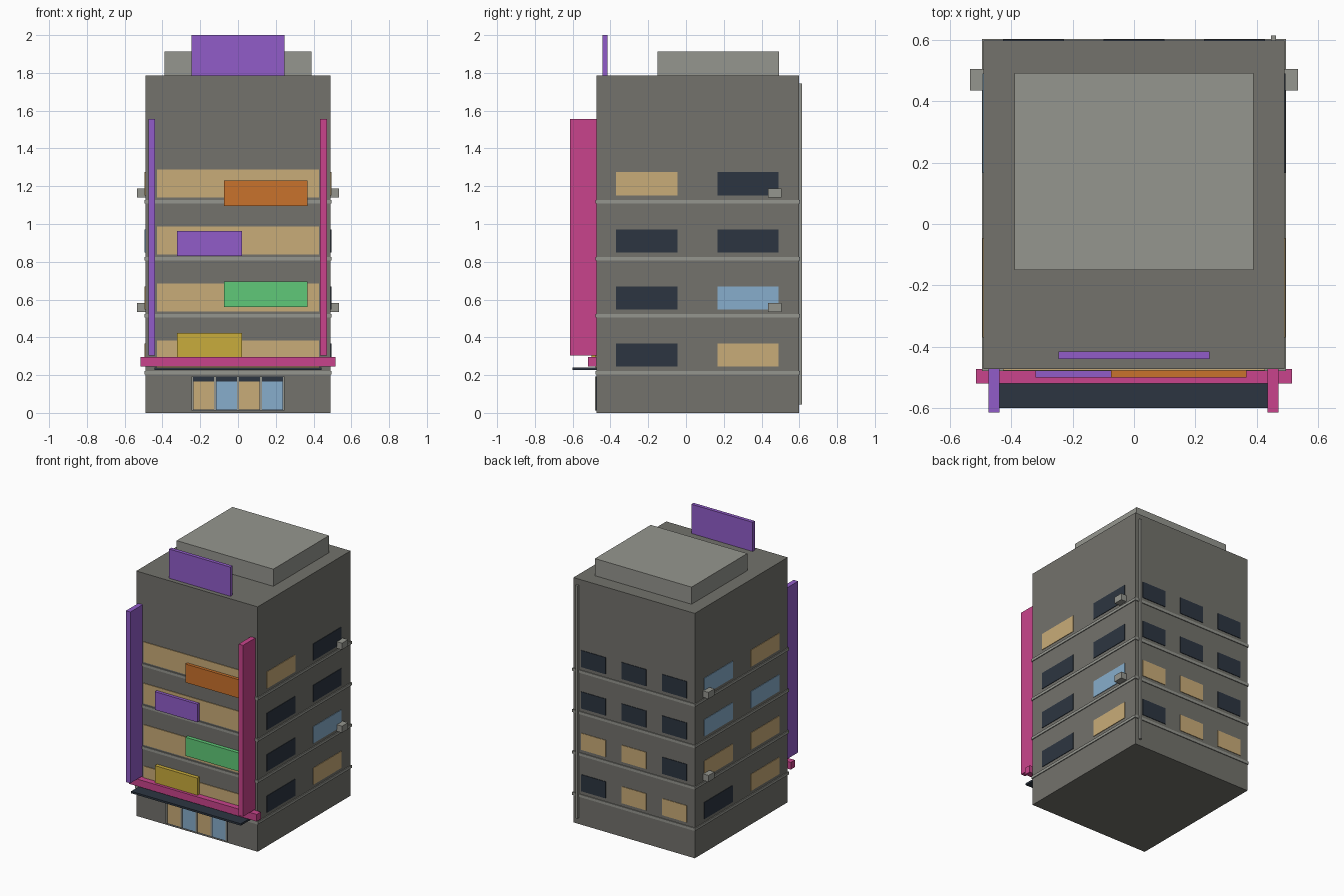
import bpy

default = bpy.data.objects.get("Cube")
if default:
    bpy.data.objects.remove(default, do_unlink=True)


def linear(c):
    c /= 255
    return c / 12.92 if c <= 0.04045 else ((c + 0.055) / 1.055) ** 2.4


def material(name, r, g, b):
    mat = bpy.data.materials.new(name)
    mat.use_nodes = True
    color = (linear(r), linear(g), linear(b), 1)
    mat.diffuse_color = color
    bsdf = mat.node_tree.nodes["Principled BSDF"]
    bsdf.inputs["Base Color"].default_value = color
    bsdf.inputs["Roughness"].default_value = 0.8
    return mat


wall = material("wall grey", 115, 114, 108)
trim = material("trim grey", 149, 150, 143)
lit = material("warm window", 201, 172, 120)
blue = material("blue window", 135, 174, 204)
dark = material("dark glass", 44, 53, 65)
pink = material("pink", 201, 68, 140)
purple = material("purple", 145, 92, 201)
orange = material("orange", 201, 114, 44)
green = material("green", 96, 201, 120)
yellow = material("yellow", 201, 172, 60)


def box(name, x, y, z, mat):
    """Box spanning the given (low, high) ranges."""
    spans = (x, y, z)
    bpy.ops.mesh.primitive_cube_add(size=1, location=[(a + b) / 2 for a, b in spans])
    obj = bpy.context.object
    obj.name = name
    obj.scale = [b - a for a, b in spans]
    bpy.ops.object.transform_apply(location=False, rotation=False, scale=True)
    obj.data.materials.append(mat)
    return obj


SIDE, FRONT, BACK = 0.49, -0.473, 0.598
FLOOR = 0.302
PLATE = 0.005

# Main block and rooftop
box("building_body", (-SIDE, SIDE), (FRONT, BACK), (0, 1.787), wall)
box("roof_house", (-0.39, 0.39), (-0.15, 0.493), (1.787, 1.912), trim)
box("roof_sign", (-0.247, 0.247), (-0.441, -0.415), (1.787, 2.0), purple)

# Window colours per floor, bottom to top
right_glass = [(dark, lit), (dark, blue), (dark, dark), (lit, dark)]
left_glass = [(lit, dark), (lit, lit), (blue, blue), (lit, blue)]
back_glass = [(lit, lit, dark), (dark, lit, lit), (dark,) * 3, (dark,) * 3]

for i in range(4):
    base = i * FLOOR
    # Floor ledge
    box(f"ledge_{i}", (-SIDE - 0.006, SIDE + 0.006), (FRONT - 0.006, BACK + 0.006),
        (base + 0.202, base + 0.222), trim)
    # Wide front window
    box(f"front_window_{i}", (-0.428, 0.428), (FRONT - PLATE, FRONT + PLATE / 2),
        (base + 0.235, base + 0.382), lit)
    # Side windows
    height = (base + 0.246, base + 0.368)
    for j, y in enumerate([(-0.37, -0.045), (0.166, 0.49)]):
        box(f"right_window_{i}_{j}", (SIDE - 0.002, SIDE + 0.004), y, height,
            right_glass[i][j])
        box(f"left_window_{i}_{j}", (-SIDE - 0.004, -SIDE + 0.002), y, height,
            left_glass[i][j])
    # Back windows
    for j, x in enumerate((-0.328, 0, 0.328)):
        box(f"back_window_{i}_{j}", (x - 0.099, x + 0.099), (BACK - 0.002, BACK + 0.004),
            height, back_glass[i][j])

# Hanging shop signs
for name, left, right, low, high, mat in [
        ("yellow_sign", -0.322, 0.022, 0.292, 0.422, yellow),
        ("green_sign", -0.075, 0.367, 0.56, 0.695, green),
        ("purple_sign", -0.322, 0.022, 0.83, 0.962, purple),
        ("orange_sign", -0.075, 0.367, 1.095, 1.23, orange)]:
    box(name, (left, right), (-0.5, FRONT), (low, high), mat)

# Vertical blade signs
for name, x, mat in [("left_blade_sign", 0.453, pink), ("right_blade_sign", -0.457, purple)]:
    box(name, (x - 0.018, x + 0.018), (-0.615, FRONT), (0.305, 1.555), mat)

# Sign band and canopy above the entrance
box("sign_band", (-0.515, 0.515), (-0.52, FRONT), (0.245, 0.297), pink)
box("canopy", (-0.443, 0.443), (-0.6, FRONT), (0.226, 0.24), dark)

# Shop front: dark backing, coloured panes and grey mullions
box("shopfront", (-0.247, 0.247), (FRONT - 0.004, FRONT + 0.002), (0.012, 0.192), dark)
for i, mat in enumerate((lit, blue, lit, blue)):
    x = (i - 1.5) * 0.121
    box(f"shop_pane_{i}", (x - 0.054, x + 0.054), (FRONT - 0.006, FRONT), (0.017, 0.166), mat)
for i in range(5):
    x = (i - 2) * 0.121
    box(f"shop_mullion_{i}", (x - 0.005, x + 0.005), (FRONT - 0.008, FRONT), (0.012, 0.192), trim)

# Air conditioners on both sides
for i, z in enumerate((0.557, 1.163)):
    box(f"left_air_conditioner_{i}", (SIDE, 0.535), (0.435, 0.505), (z - 0.024, z + 0.024), trim)
    box(f"right_air_conditioner_{i}", (-0.535, -SIDE), (0.435, 0.505), (z - 0.024, z + 0.024), trim)

# Drainpipe on the back
box("drainpipe", (0.446, 0.463), (BACK, 0.615), (0.045, 1.743), trim)
